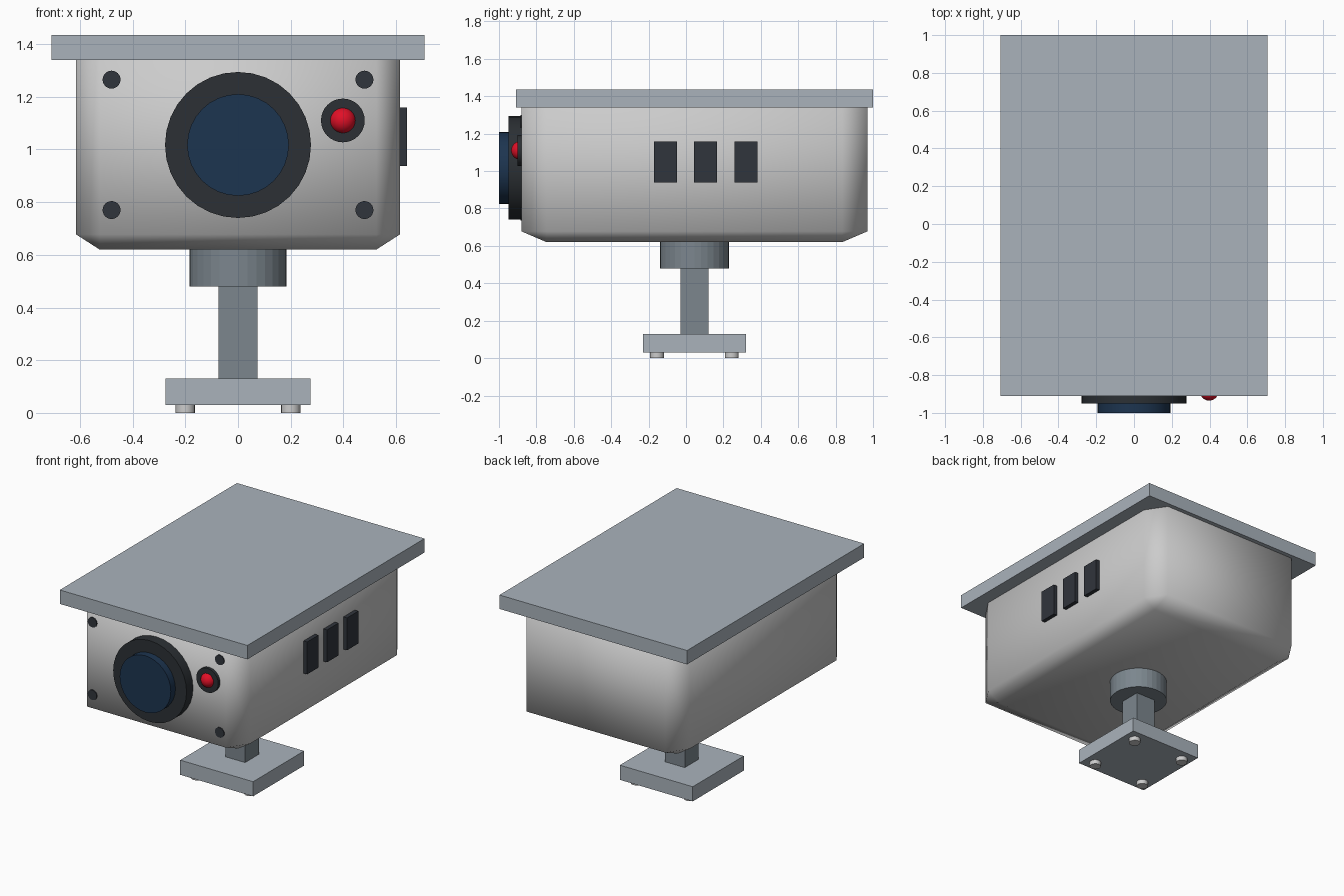
import bpy, bmesh
from math import pi, radians

if "Cube" in bpy.data.objects:
    bpy.data.objects.remove(bpy.data.objects["Cube"])


def mat(name, rgb):
    m = bpy.data.materials.new(name)
    m.diffuse_color = (*rgb, 1)
    m.use_nodes = True
    m.node_tree.nodes["Principled BSDF"].inputs["Base Color"].default_value = m.diffuse_color
    return m


SHELL = mat("shell", (0.62, 0.62, 0.60))
STEEL = mat("steel", (0.40, 0.45, 0.50))
DARK_STEEL = mat("dark_steel", (0.20, 0.24, 0.27))
BLACK = mat("black", (0.025, 0.03, 0.035))
VENT = mat("vent", (0.03, 0.035, 0.045))
GLASS = mat("glass", (0.012, 0.035, 0.08))
RED = mat("red", (0.75, 0.005, 0.02))


def finish(name, material, smooth=None):
    o = bpy.context.object
    o.name = name
    o.data.materials.append(material)
    if smooth:
        bpy.ops.object.shade_smooth_by_angle(angle=radians(smooth))
    return o


def box(name, lo, hi, material):
    bpy.ops.mesh.primitive_cube_add(size=1, location=[(a + b) / 2 for a, b in zip(lo, hi)])
    bpy.context.object.scale = [b - a for a, b in zip(lo, hi)]
    bpy.ops.object.transform_apply(location=False, rotation=False, scale=True)
    return finish(name, material)


def disc(name, x, z, r, y0, y1, material, sides=32):
    # cylinder running along y
    bpy.ops.mesh.primitive_cylinder_add(vertices=sides, radius=r, depth=y1 - y0,
                                        location=(x, (y0 + y1) / 2, z), rotation=(pi / 2, 0, 0))
    return finish(name, material, 30)


def post(name, x, y, r, z0, z1, material, sides=32, smooth=None):
    bpy.ops.mesh.primitive_cylinder_add(vertices=sides, radius=r, depth=z1 - z0,
                                        location=(x, y, (z0 + z1) / 2))
    return finish(name, material, smooth)


# housing: unit cube chamfered before being stretched
bpy.ops.mesh.primitive_cube_add(size=1)
housing = bpy.context.object
bm = bmesh.new()
bm.from_mesh(housing.data)
bmesh.ops.bevel(bm, geom=bm.edges[:], offset=0.073, segments=1, affect='EDGES')
bmesh.ops.scale(bm, vec=(1.23, 1.85, 0.79), verts=bm.verts)
bmesh.ops.translate(bm, vec=(0, 0.045, 1.015), verts=bm.verts)
bm.to_mesh(housing.data)
bm.free()
finish("housing", SHELL, 60)

# sun shield roof
box("roof", (-0.708, -0.91, 1.34), (0.708, 1.0, 1.435), STEEL)

# lens
disc("lens_ring", 0, 1.017, 0.277, -0.95, -0.80, BLACK)
disc("lens_glass", 0, 1.017, 0.193, -1.0, -0.85, GLASS)

# indicator light
disc("indicator_ring", 0.398, 1.11, 0.083, -0.9, -0.85, BLACK)
bpy.ops.mesh.primitive_uv_sphere_add(segments=24, ring_count=12, radius=0.05,
                                     location=(0.398, -0.885, 1.11))
finish("indicator_light", RED, 60)

# front screws
for x in (-0.48, 0.48):
    for z in (0.77, 1.265):
        disc("front_screw", x, z, 0.034, -0.886, -0.85, VENT, 24)

# vents on the right side
for y in (-0.11, 0.105, 0.32):
    box("side_vent", (0.58, y - 0.061, 0.938), (0.642, y + 0.061, 1.159), VENT)

# mount
CY = 0.045
post("mount_collar", 0, CY, 0.185, 0.48, 0.64, DARK_STEEL)
box("mount_post", (-0.074, CY - 0.074, 0.12), (0.074, CY + 0.074, 0.5), DARK_STEEL)
box("base_plate", (-0.275, CY - 0.275, 0.03), (0.275, CY + 0.275, 0.13), STEEL)
for x in (-0.2, 0.2):
    for y in (-0.2, 0.2):
        post("base_bolt", x, CY + y, 0.037, 0, 0.05, SHELL, 16, 30)
